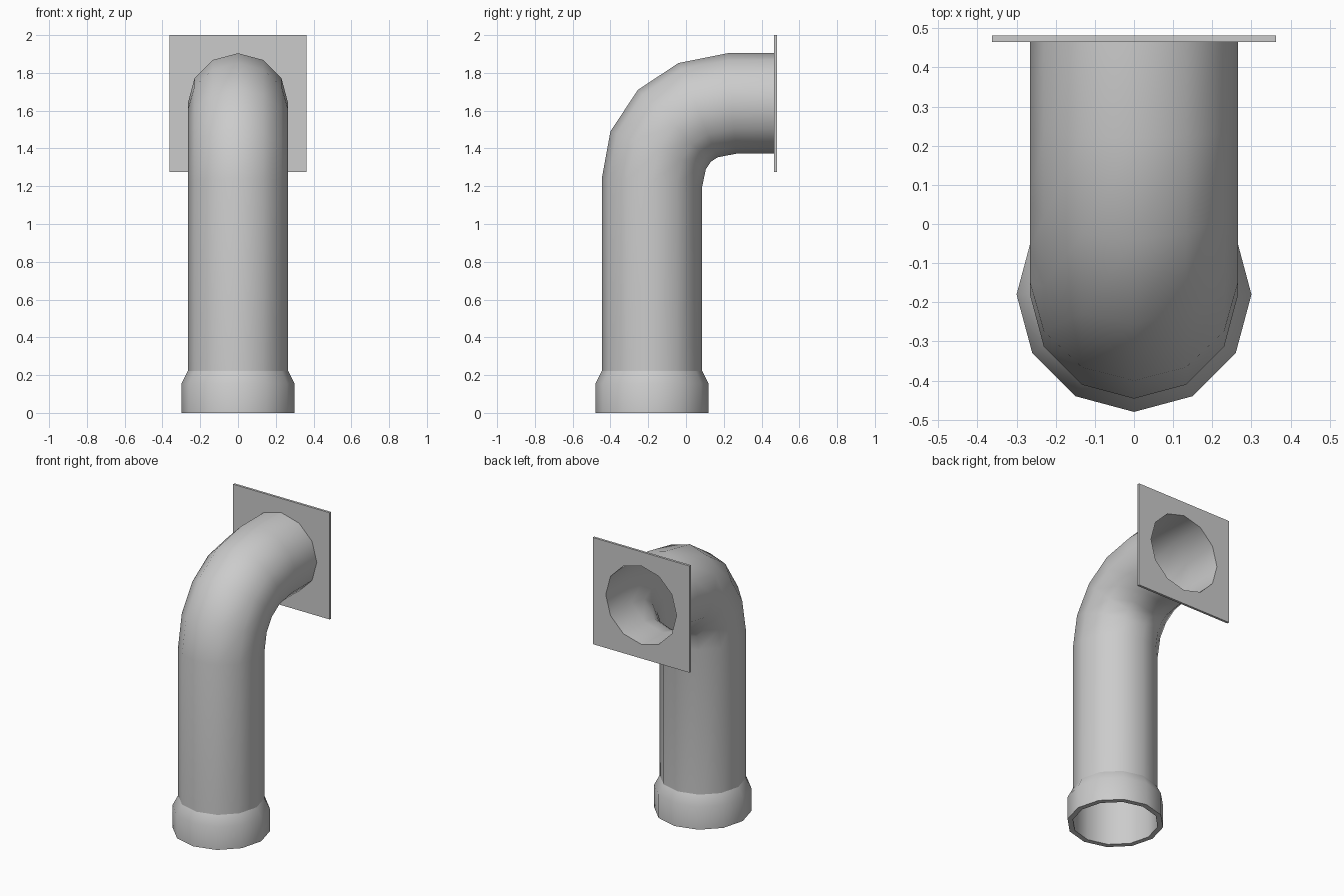
import bpy, bmesh, math
from mathutils import Vector

if "Cube" in bpy.data.objects:
    bpy.data.objects.remove(bpy.data.objects["Cube"])

SIDES = 12
R = 0.266          # pipe radius
CY = -0.18         # vertical pipe axis (y)
CZ = 1.638         # horizontal pipe axis (z)
ANGLES = [2 * math.pi * i / SIDES for i in range(SIDES)]


def loft(name, rings, closed=False):
    """Skin a list of equal-length rings into one object."""
    bm = bmesh.new()
    loops = [[bm.verts.new(p) for p in ring] for ring in rings]
    pairs = list(zip(loops, loops[1:]))
    if closed:
        pairs.append((loops[-1], loops[0]))
    for a, b in pairs:
        for i in range(SIDES):
            j = (i + 1) % SIDES
            bm.faces.new((a[i], a[j], b[j], b[i]))
    bmesh.ops.remove_doubles(bm, verts=bm.verts, dist=1e-5)
    bmesh.ops.recalc_face_normals(bm, faces=bm.faces)
    me = bpy.data.meshes.new(name)
    bm.to_mesh(me)
    bm.free()
    ob = bpy.data.objects.new(name, me)
    bpy.context.collection.objects.link(ob)
    bpy.ops.object.select_all(action='DESELECT')
    ob.select_set(True)
    bpy.context.view_layer.objects.active = ob
    bpy.ops.object.shade_smooth_by_angle(angle=math.radians(35))
    return ob


def section(outer, inner):
    """Elliptical pipe ring spanning two (y, z) points of the side outline."""
    o, n = Vector((0, *outer)), Vector((0, *inner))
    mid, half = (o + n) / 2, (o - n) / 2
    return [mid + half * math.cos(a) + Vector((R * math.sin(a), 0, 0)) for a in ANGLES]


def flat_ring(r, z):
    return section_scaled(r, z)


def section_scaled(r, z):
    return [(r * math.sin(a), CY - r * math.cos(a), z) for a in ANGLES]


# Bent pipe: outer and inner points of the side outline
outline = [
    ((CY - R, 0.0), (CY + R, 0.0)),
    ((CY - R, 1.24), (CY + R, 1.20)),
    ((-0.40, 1.49), (0.105, 1.29)),
    ((-0.255, 1.71), (0.13, 1.328)),
    ((-0.04, 1.852), (0.167, 1.353)),
    ((0.22, CZ + R), (0.265, CZ - R)),
    ((0.465, CZ + R), (0.465, CZ - R)),
]
loft("bent_pipe", [section(o, i) for o, i in outline])

# Socket collar at the foot, with a flat rim underneath
loft("foot_collar", [section_scaled(r, z) for r, z in
                     ((R, 0), (0.30, 0), (0.30, 0.155), (R, 0.222))])

# Square wall plate with a round opening
H = 0.363


def clamp(v):
    return max(-1.0, min(1.0, v))


def hole(y):
    return [(R * math.sin(a), y, CZ + R * math.cos(a)) for a in ANGLES]


def square(y):
    return [(H * clamp(3 * math.sin(a)), y, CZ + (2 - CZ) * clamp(3 * math.cos(a)))
            for a in ANGLES]


loft("wall_plate", [hole(0.465), square(0.465), square(0.481), hole(0.481)], closed=True)
